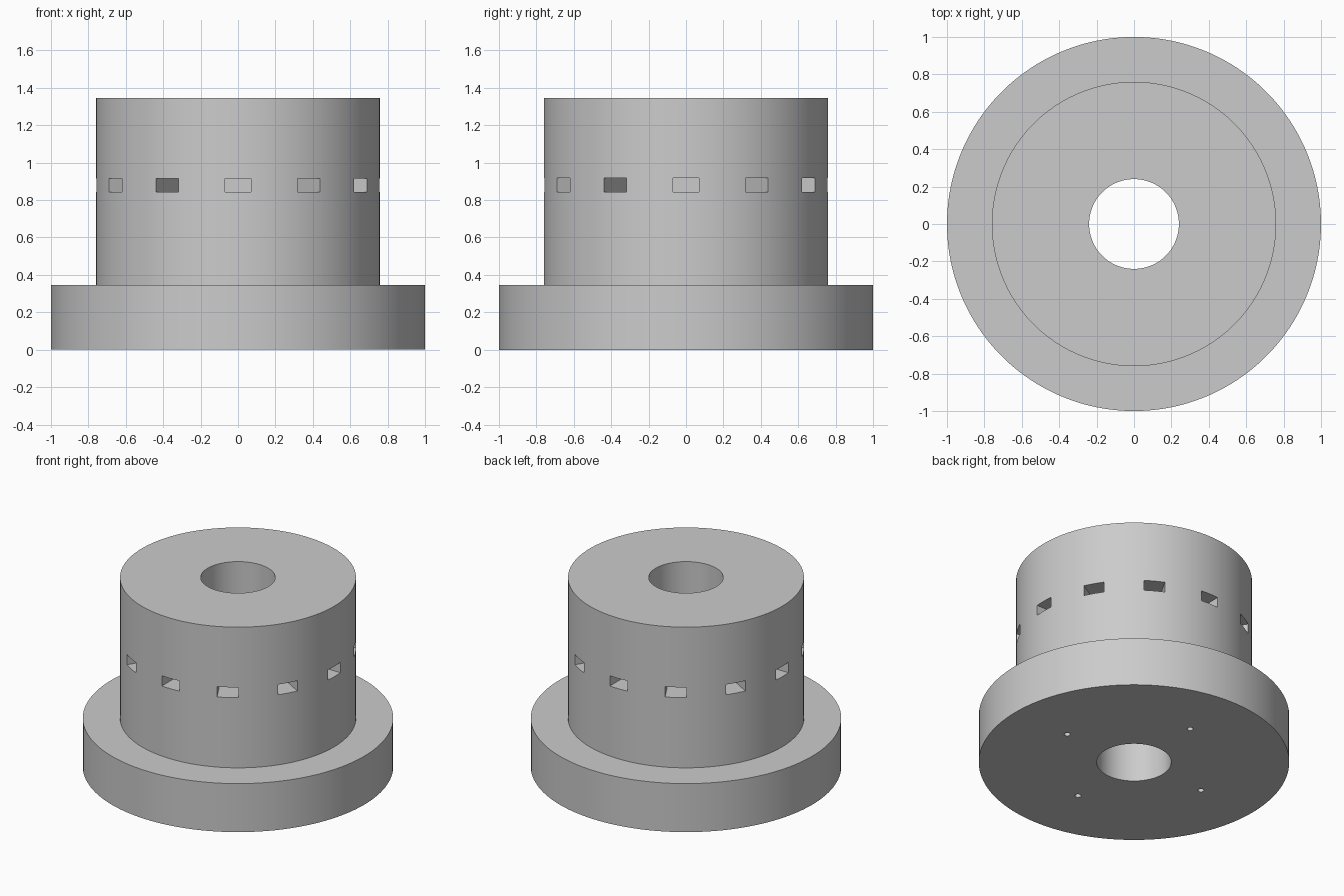
import bpy, bmesh
from math import pi, radians
from mathutils import Matrix

if "Cube" in bpy.data.objects:
    bpy.data.objects.remove(bpy.data.objects["Cube"])

SEG = 144


def make_object(name, bm):
    bmesh.ops.recalc_face_normals(bm, faces=bm.faces[:])
    mesh = bpy.data.meshes.new(name)
    bm.to_mesh(mesh)
    bm.free()
    obj = bpy.data.objects.new(name, mesh)
    bpy.context.collection.objects.link(obj)
    return obj


# Flanged hub: closed (radius, height) profile revolved about z
profile = [(0.24, 0), (1, 0), (1, 0.345), (0.76, 0.345), (0.76, 1.345), (0.24, 1.345)]
bm = bmesh.new()
rings = []
for i in range(SEG):
    turn = Matrix.Rotation(2 * pi * (i + 0.5) / SEG, 3, 'Z')
    rings.append([bm.verts.new(turn @ bm.verts.new((r, 0, z)).co) for r, z in profile])
bmesh.ops.delete(bm, geom=[v for v in bm.verts if v not in {w for ring in rings for w in ring}], context='VERTS')
for i in range(SEG):
    a, b = rings[i], rings[(i + 1) % SEG]
    for j in range(len(profile)):
        k = (j + 1) % len(profile)
        bm.faces.new((a[j], b[j], b[k], a[k]))
hub = make_object("flanged_hub", bm)

# Cutter: twelve radial bar sockets and four small holes in the underside
bm = bmesh.new()
for i in range(12):
    m = (Matrix.Rotation(radians(30 * i), 4, 'Z')
         @ Matrix.Translation((0.66, 0, 0.88))
         @ Matrix.Diagonal((0.40, 0.137, 0.073, 1)))
    bmesh.ops.create_cube(bm, size=1, matrix=m)
for i in range(4):
    m = Matrix.Rotation(radians(90 * i), 4, 'Z') @ Matrix.Translation((0.562, 0, 0.05))
    bmesh.ops.create_cone(bm, cap_ends=True, segments=24, radius1=0.02, radius2=0.02,
                          depth=0.3, matrix=m)
cutter = make_object("socket_cutter", bm)
cutter.hide_render = True

# Cut the sockets and shade the round walls smooth
bpy.context.view_layer.objects.active = hub
hub.select_set(True)
mod = hub.modifiers.new("sockets", 'BOOLEAN')
mod.operation = 'DIFFERENCE'
mod.solver = 'EXACT'
mod.object = cutter
bpy.ops.object.modifier_apply(modifier=mod.name)
bpy.data.objects.remove(cutter)
bpy.ops.object.shade_smooth_by_angle(angle=radians(30))
